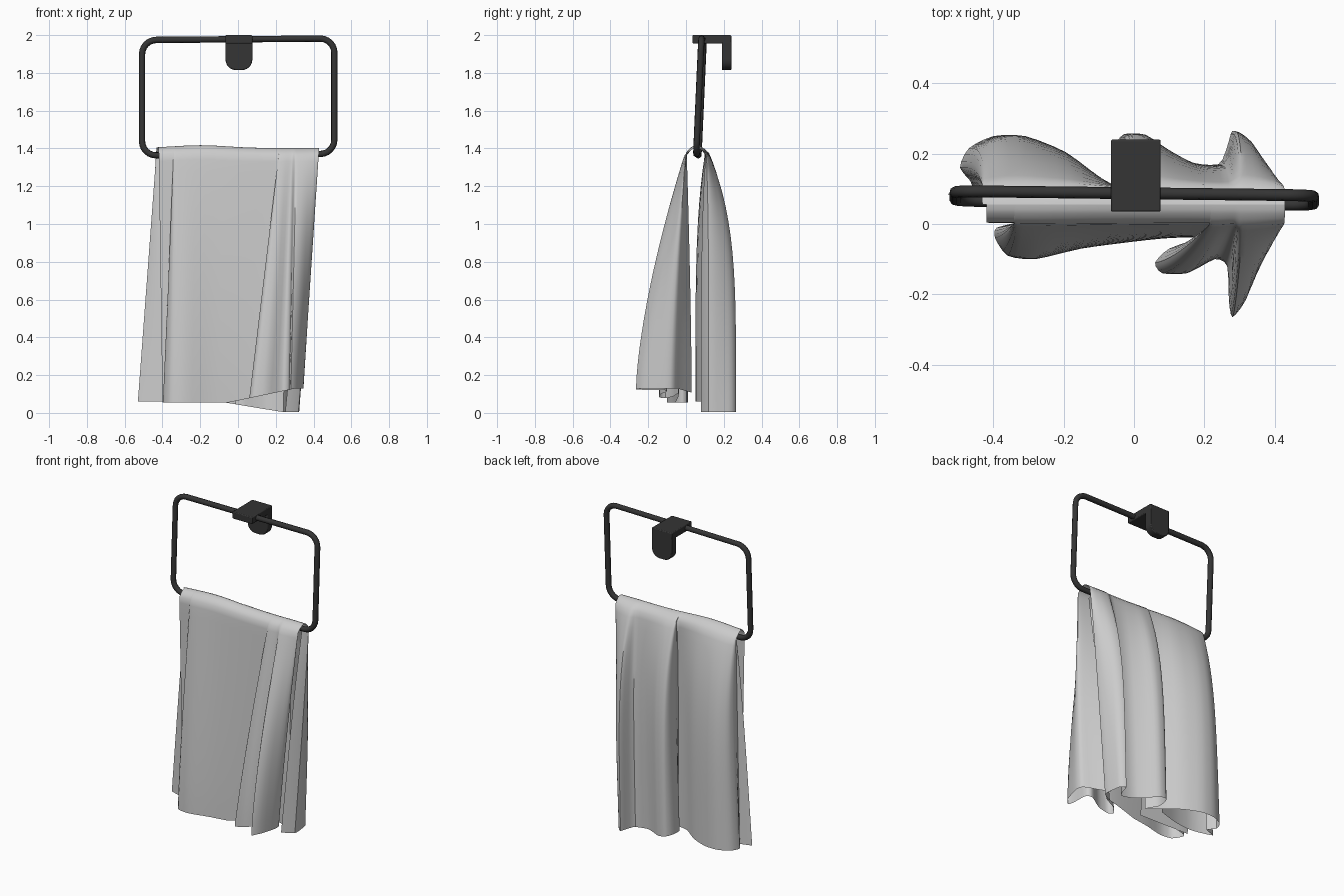
import bpy, bmesh, math
from mathutils import Vector

cube = bpy.data.objects.get("Cube")
if cube:
    bpy.data.objects.remove(cube, do_unlink=True)


def make_material(name, value, roughness):
    mat = bpy.data.materials.new(name)
    mat.use_nodes = True
    colour = (value, value, value, 1)
    mat.diffuse_color = colour
    shader = mat.node_tree.nodes["Principled BSDF"]
    shader.inputs["Base Color"].default_value = colour
    shader.inputs["Roughness"].default_value = roughness
    return mat


black_metal = make_material("black metal", 0.035, 0.5)
grey_cloth = make_material("grey cloth", 0.6, 0.9)


def add_object(name, data, material):
    obj = bpy.data.objects.new(name, data)
    bpy.context.collection.objects.link(obj)
    data.materials.append(material)
    return obj


def shade(obj, degrees):
    bpy.ops.object.select_all(action="DESELECT")
    obj.select_set(True)
    bpy.context.view_layer.objects.active = obj
    bpy.ops.object.shade_smooth_by_angle(angle=math.radians(degrees))


def rounded_outline(half_width, low, high, radius, corners, steps=6):
    """Outline in (x, z); corners not listed stay square."""
    points = []
    signs = [(1, 1), (-1, 1), (-1, -1), (1, -1)]
    for i, (sx, sz) in enumerate(signs):
        edge = high if sz > 0 else low
        if i not in corners:
            points.append((sx * half_width, edge))
            continue
        for k in range(steps + 1):
            a = math.pi / 2 * (i + k / steps)
            points.append((sx * (half_width - radius) + radius * math.cos(a),
                           edge - sz * radius + radius * math.sin(a)))
    return points


# Towel ring: a rounded rectangle of tube, leaning and turned a little
def build_ring():
    curve = bpy.data.curves.new("towel_ring", "CURVE")
    curve.dimensions = "3D"
    curve.bevel_depth = 0.017
    curve.bevel_resolution = 2
    outline = rounded_outline(0.509, 1.367, 1.978, 0.075, range(4))
    spline = curve.splines.new("POLY")
    spline.points.add(len(outline) - 1)
    for point, (x, z) in zip(spline.points, outline):
        y = 0.06 + 0.045 * (z - 1.367) - 0.012 * x
        point.co = (x + 0.001, y, z + 0.008 * x, 1)
    spline.use_cyclic_u = True
    return add_object("towel_ring", curve, black_metal)


# Hook: flat top plate and rounded back tab, both extruded along y
def build_plate(name, outline, front, back):
    bm = bmesh.new()
    face = bm.faces.new([bm.verts.new((x + 0.005, front, z)) for x, z in outline])
    grown = bmesh.ops.extrude_face_region(bm, geom=[face])["geom"]
    verts = [v for v in grown if isinstance(v, bmesh.types.BMVert)]
    bmesh.ops.translate(bm, verts=verts, vec=(0, back - front, 0))
    bmesh.ops.recalc_face_normals(bm, faces=bm.faces)
    mesh = bpy.data.meshes.new(name)
    bm.to_mesh(mesh)
    bm.free()
    obj = add_object(name, mesh, black_metal)
    bevel = obj.modifiers.new("soft edges", "BEVEL")
    bevel.width = 0.005
    bevel.segments = 2
    bevel.limit_method = "ANGLE"
    shade(obj, 35)


def smooth_path(points, steps=3):
    """Pass a smooth path through the control points."""
    pts = [Vector(p) for p in points]
    path = []
    for i in range(len(pts) - 1):
        a, b = pts[max(i - 1, 0)], pts[i]
        c, d = pts[i + 1], pts[min(i + 2, len(pts) - 1)]
        for k in range(steps):
            t = k / steps
            path.append(b + (c - a) * 0.35 * t * (1 - t) ** 2
                        - (d - b) * 0.35 * t * t * (1 - t)
                        + (c - b) * t * t * (3 - 2 * t))
    return path + [pts[-1]]


# Towel halves: pleats loft from the bar down to a folded hem
def build_drape(name, pleats, side, fullness, hem):
    rows = [0, 0.002, 0.006, 0.014, 0.028, 0.055] + [0.1 + 0.06 * i for i in range(16)]
    path = smooth_path(pleats)
    bm = bmesh.new()
    grid = []
    for s in rows:
        spread = 1 - (1 - s) ** fullness
        shoulder = 0.052 * side * min(1, math.sqrt(s / 0.03)) * (1 - spread)
        row = []
        for x_top, x_hem, y_hem in path:
            top = 1.402 + 0.015 * math.exp(-((x_top + 0.2) / 0.2) ** 2)
            x = x_top + (x_hem - x_top) * s
            y = 0.055 + (y_hem - 0.055) * spread + shoulder
            row.append(bm.verts.new((x, y, top + (hem(x_hem, y_hem) - top) * s)))
        grid.append(row)
    for upper, lower in zip(grid, grid[1:]):
        for i in range(len(path) - 1):
            bm.faces.new((upper[i], lower[i], lower[i + 1], upper[i + 1]))
    if side > 0:
        bmesh.ops.reverse_faces(bm, faces=bm.faces)
    mesh = bpy.data.meshes.new(name)
    bm.to_mesh(mesh)
    bm.free()
    shade(add_object(name, mesh, grey_cloth), 40)


build_ring()
build_plate("hook_top_plate", rounded_outline(0.071, 1.955, 2, 0, []), 0.035, 0.24)
build_plate("hook_back_tab", rounded_outline(0.071, 1.815, 2, 0.055, (2, 3)), 0.19, 0.24)

# Each pleat: x at the bar, x at the hem, y at the hem
front_pleats = [
    (-.1, -.05, .0), (-.42, -.4, .01), (-.35, -.31, .01), (-.33, -.39, -.01),
    (-.34, -.395, -.04), (-.33, -.36, -.09), (-.26, -.28, -.1), (-.13, -.15, -.07),
    (.02, .0, -.05), (.14, .1, -.04), (.22, .18, -.04), (.22, .1, -.07),
    (.22, .06, -.11), (.23, .08, -.14), (.25, .15, -.14), (.28, .23, -.1),
    (.29, .265, -.12), (.3, .27, -.22), (.31, .28, -.265), (.36, .315, -.22),
    (.42, .345, -.12), (.43, .34, -.07), (.41, .28, -.03), (.35, .2, .03)]
back_pleats = [
    (-.1, -.13, .1), (-.25, -.27, .06), (-.4, -.4, .05), (-.43, -.53, .085),
    (-.43, -.46, .11), (-.43, -.495, .16), (-.42, -.47, .215), (-.37, -.4, .25),
    (-.3, -.31, .25), (-.18, -.2, .205), (-.08, -.1, .13), (-.01, -.01, .09),
    (-.01, -.06, .15), (-.01, -.055, .22), (.0, -.03, .255), (.06, .02, .255),
    (.12, .08, .215), (.2, .15, .175), (.27, .24, .17), (.29, .265, .22),
    (.31, .28, .265), (.36, .31, .24), (.41, .32, .18), (.43, .32, .12),
    (.39, .25, .08)]


def front_hem(x, y):
    return 0.055 + 0.075 * min(1, max(0, (x + 0.05) * 2.8))


def back_hem(x, y):
    return 0.06 - 0.055 * min(1, max(0, (x + 0.1) * 3))


build_drape("towel_front", front_pleats, -1, 1.5, front_hem)
build_drape("towel_back", back_pleats, 1, 4.2, back_hem)
